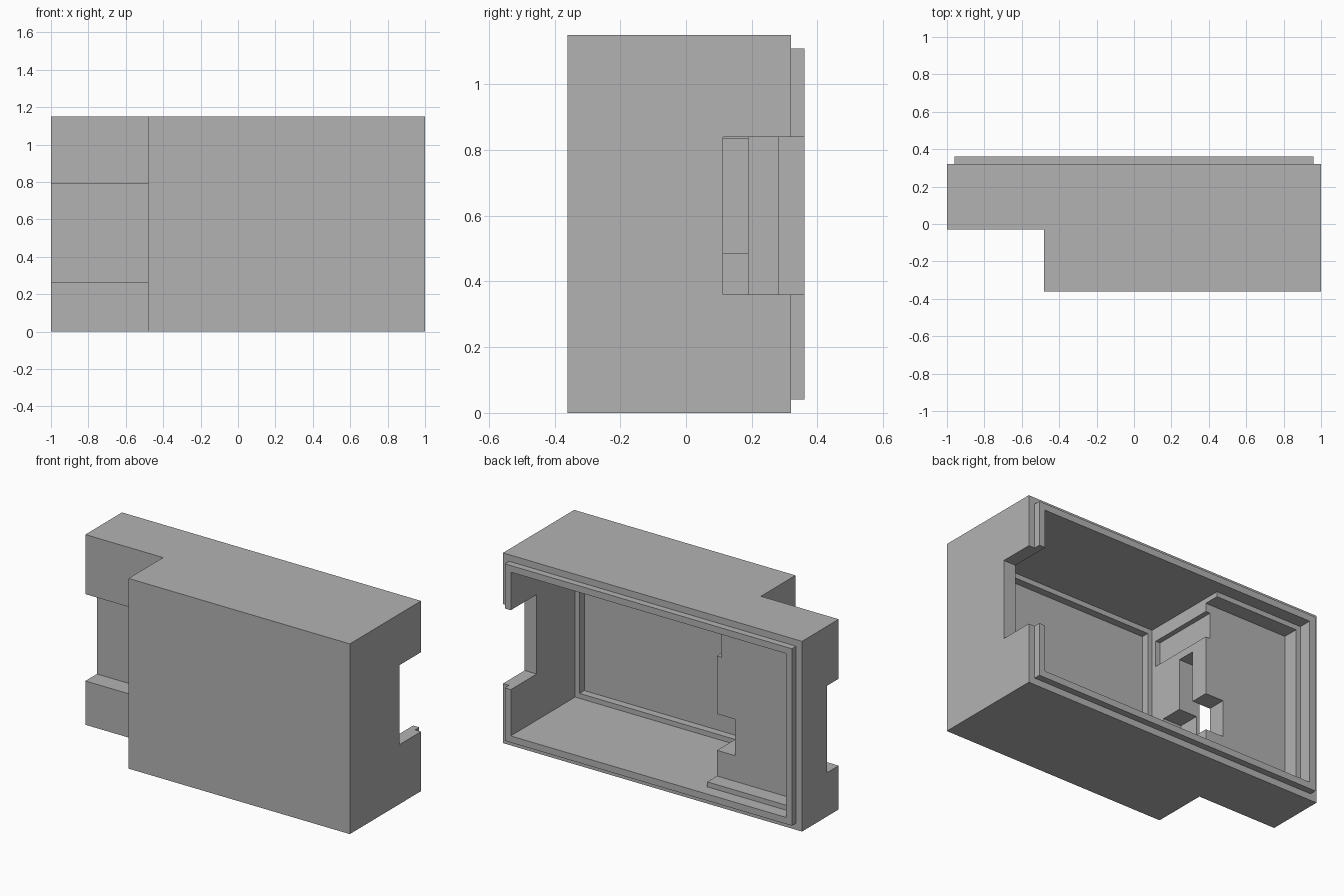
import bpy, bmesh

old = bpy.data.objects.get("Cube")
if old:
    bpy.data.objects.remove(old, do_unlink=True)

H = 1.15           # overall height
WALL = 0.08        # side wall thickness
RIM = 0.03         # width of the rim around the floor pockets
LOW, HIGH = WALL, H - WALL

grey = bpy.data.materials.new("plain grey")
grey.use_nodes = True
colour = (0.45, 0.45, 0.45, 1)
grey.diffuse_color = colour
grey.node_tree.nodes["Principled BSDF"].inputs["Base Color"].default_value = colour


def prism(name, outline, z0, z1):
    """Extrude an xy outline from z0 up to z1."""
    bm = bmesh.new()
    base = bm.faces.new([bm.verts.new((x, y, z0)) for x, y in outline])
    top = bmesh.ops.extrude_face_region(bm, geom=[base])["geom"]
    moved = [v for v in top if isinstance(v, bmesh.types.BMVert)]
    bmesh.ops.translate(bm, verts=moved, vec=(0, 0, z1 - z0))
    bmesh.ops.recalc_face_normals(bm, faces=bm.faces)
    mesh = bpy.data.meshes.new(name)
    bm.to_mesh(mesh)
    bm.free()
    mesh.materials.append(grey)
    ob = bpy.data.objects.new(name, mesh)
    bpy.context.collection.objects.link(ob)
    return ob


def block(name, x, y, z):
    outline = [(x[0], y[0]), (x[1], y[0]), (x[1], y[1]), (x[0], y[1])]
    return prism(name, outline, *z)


def combine(target, tool, operation):
    """Apply one boolean and discard the helper."""
    tool.hide_render = True
    mod = target.modifiers.new(tool.name, "BOOLEAN")
    mod.operation, mod.solver, mod.object = operation, "EXACT", tool
    bpy.context.view_layer.update()
    result = bpy.data.meshes.new_from_object(
        target.evaluated_get(bpy.context.evaluated_depsgraph_get()))
    target.modifiers.clear()
    target.data = result
    bpy.data.objects.remove(tool, do_unlink=True)


# Stepped outer housing
housing = prism("housing", [(-1, -0.03), (-0.48, -0.03), (-0.48, -0.36),
                            (1, -0.36), (1, 0.32), (-1, 0.32)], 0, H)

# Raised lip around the open back
combine(housing, block("lip", (-0.96, 0.96), (0.25, 0.36), (0.04, H - 0.04)), "UNION")

cuts = [
    # Deep chamber and the pocket in its floor
    ("deep_chamber", (-0.34, 0.92), (-0.255, 0.5), (LOW, HIGH)),
    ("deep_pocket", (-0.31, 0.89), (-0.30, -0.2), (LOW + RIM, HIGH - RIM)),
    # Shallow chamber and its pocket, open towards the deep chamber
    ("shallow_chamber", (-0.92, 0), (0.283, 0.5), (LOW, HIGH)),
    ("shallow_pocket", (-0.89, -0.2), (0.19, 0.4), (LOW + RIM, HIGH - RIM)),
    # Recess in the front of the step, running through the dividing wall
    ("front_recess", (-1.1, -0.48), (-0.1, 0.08), (0.265, 0.79)),
    ("wall_slot", (-0.5, -0.3), (-0.03, 0.08), (0.265, 0.79)),
    # Cuts in the dividing wall
    ("wall_pocket", (-0.37, -0.3), (-0.225, 0.22), (0.835, 0.99)),
    ("wall_notch", (-0.46, -0.3), (-0.16, 0.22), (0.265, 0.485)),
    # Side opening
    ("side_opening", (0.85, 1.1), (0.113, 0.5), (0.36, 0.84)),
]
for cut in cuts:
    combine(housing, block(*cut), "DIFFERENCE")
